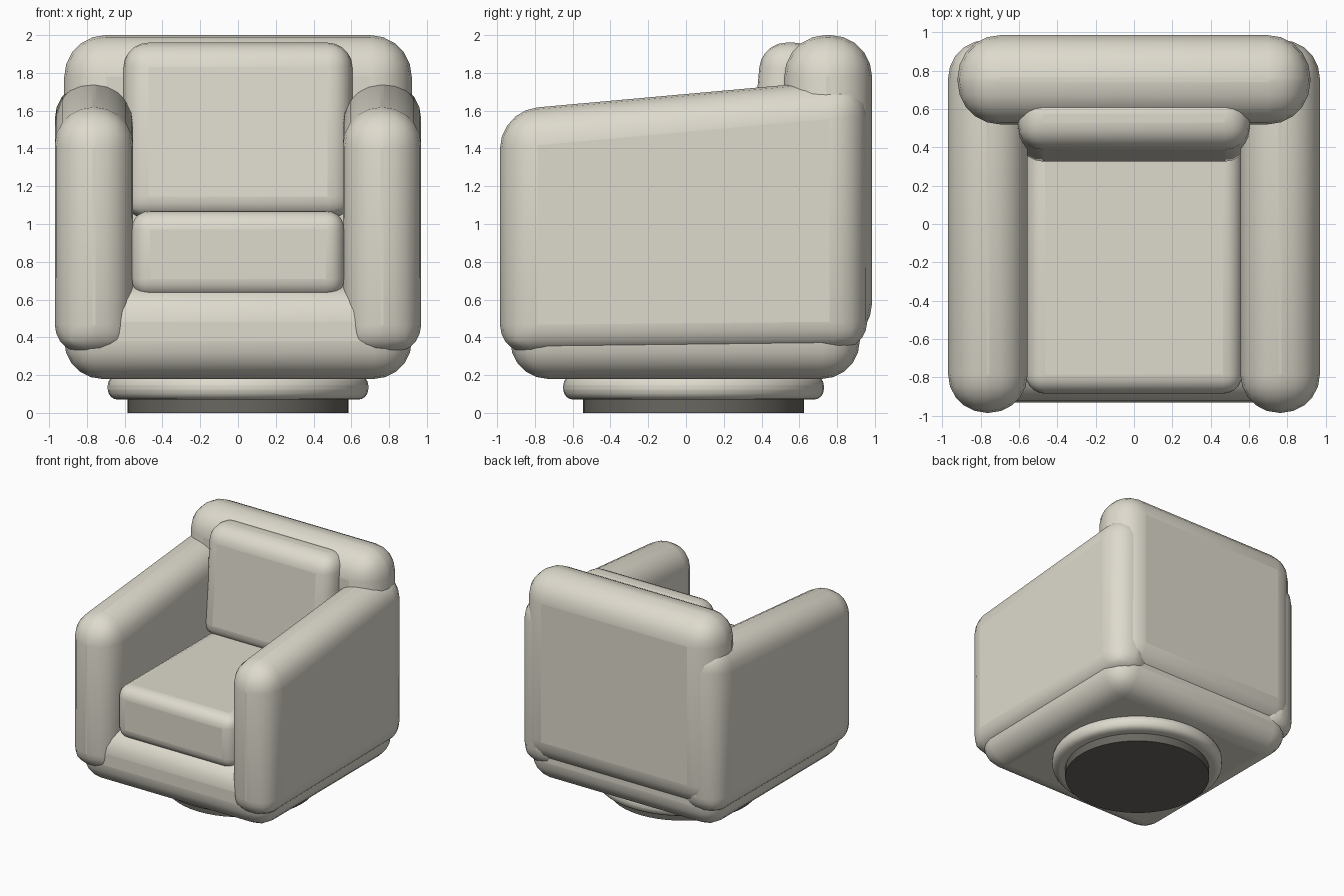
import bpy, bmesh, math

if "Cube" in bpy.data.objects:
    bpy.data.objects.remove(bpy.data.objects["Cube"])


def flat_colour(name, rgb):
    mat = bpy.data.materials.new(name)
    mat.diffuse_color = (*rgb, 1)
    mat.use_nodes = True
    mat.node_tree.nodes["Principled BSDF"].inputs["Base Color"].default_value = mat.diffuse_color
    return mat


fabric = flat_colour("warm_grey_fabric", (0.73, 0.70, 0.61))
dark = flat_colour("dark_foot", (0.14, 0.135, 0.115))


def finish(obj, mat=fabric):
    """Give the object its material and smooth shading."""
    obj.data.materials.append(mat)
    for o in bpy.context.selected_objects:
        o.select_set(False)
    obj.select_set(True)
    bpy.context.view_layer.objects.active = obj
    bpy.ops.object.shade_smooth_by_angle(angle=math.radians(40))


def padded_box(name, x, y, z, radius, low=1.0, shape=None):
    """Rounded box; low scales the rounding of the bottom edges, shape moves corners."""
    bm = bmesh.new()
    bmesh.ops.create_cube(bm, size=1)
    weight = bm.edges.layers.float.new("bevel_weight_edge")
    for e in bm.edges:
        e[weight] = low if all(v.co.z < 0 for v in e.verts) else 1.0
    for v in bm.verts:
        side = [c > 0 for c in v.co]
        co = [x[side[0]], y[side[1]], z[side[2]]]
        v.co = shape(*co, side) if shape else co
    mesh = bpy.data.meshes.new(name)
    bm.to_mesh(mesh)
    bm.free()
    obj = bpy.data.objects.new(name, mesh)
    bpy.context.collection.objects.link(obj)
    bev = obj.modifiers.new("padding", 'BEVEL')
    bev.limit_method = 'WEIGHT'
    bev.width = radius
    bev.segments = 5
    finish(obj)
    return obj


def disc(name, radius, z0, z1, mat, rounding=0):
    """Round plate under the chair."""
    bpy.ops.mesh.primitive_cylinder_add(vertices=48, radius=radius, depth=z1 - z0,
                                        location=(0, 0.04, (z0 + z1) / 2))
    obj = bpy.context.object
    obj.name = name
    if rounding:
        bev = obj.modifiers.new("round", 'BEVEL')
        bev.width = rounding
        bev.segments = 4
    finish(obj, mat)


# Swivel foot
disc("foot_plate", 0.585, 0.0, 0.09, dark)
disc("swivel_ring", 0.69, 0.07, 0.20, fabric, 0.055)

# Upholstered body
padded_box("base", (-0.92, 0.92), (-0.93, 0.92), (0.18, 0.68), 0.2)
padded_box("backrest", (-0.92, 0.92), (0.52, 0.985), (0.36, 2.0), 0.22)


# Arms with a top that rises toward the back
def arm_slope(x, y, z, side):
    return (x, y, z + 0.09 * (y + 0.98) if side[2] else z + 0.01 * (y + 0.98))


for name, sx in (("arm_right", 1), ("arm_left", -1)):
    xs = sorted((0.555 * sx, 0.97 * sx))
    padded_box(name, xs, (-0.985, 0.96), (0.315, 1.60), 0.2, 0.75, arm_slope)

# Loose cushions
padded_box("seat_cushion", (-0.565, 0.565), (-0.885, 0.60), (0.61, 1.07), 0.1)


# Back cushion leans back, its sides sink into the arms
def lean(x, y, z, side):
    return (x, y + 0.085, z) if side[2] else (x, y, z)


padded_box("back_cushion", (-0.605, 0.605), (0.315, 0.62), (1.03, 1.96), 0.13, 0.9, lean)
